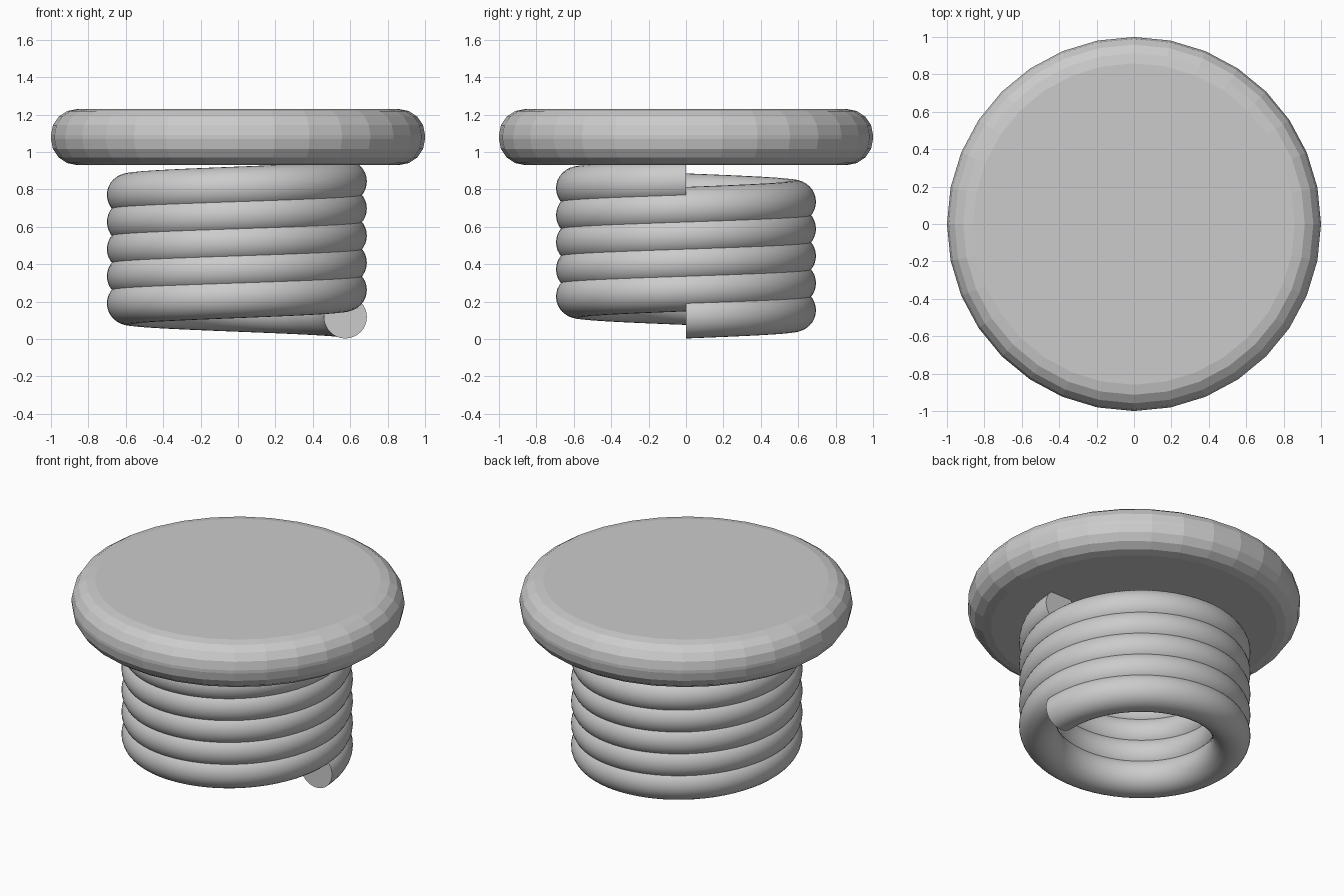
import bpy, bmesh
from math import cos, sin, tau

if "Cube" in bpy.data.objects:
    bpy.data.objects.remove(bpy.data.objects["Cube"])

# Spring: round section swept up a helix, five overlapping turns
R, TUBE, PITCH, TURNS = 0.58, 0.115, 0.145, 5
STEPS, SIDES = 64, 32
bm = bmesh.new()
rings = []
for i in range(STEPS * TURNS + 1):
    a = tau * i / STEPS
    z = 0.118 + PITCH * i / STEPS
    ring = []
    for j in range(SIDES):
        t = tau * j / SIDES
        r = R + TUBE * cos(t)
        ring.append(bm.verts.new((r * cos(a) - 0.006, r * sin(a), z + TUBE * sin(t))))
    rings.append(ring)
for lo, hi in zip(rings, rings[1:]):
    for j in range(SIDES):
        k = (j + 1) % SIDES
        bm.faces.new((lo[j], lo[k], hi[k], hi[j]))
bm.faces.new(rings[0])
bm.faces.new(rings[-1])
bmesh.ops.recalc_face_normals(bm, faces=bm.faces)
mesh = bpy.data.meshes.new("spring")
bm.to_mesh(mesh)
bm.free()
spring = bpy.data.objects.new("spring", mesh)
bpy.context.collection.objects.link(spring)
bpy.ops.object.select_all(action='DESELECT')
spring.select_set(True)
bpy.context.view_layer.objects.active = spring
bpy.ops.object.shade_smooth_by_angle()

# Top plate: faceted disc with rounded rims
bpy.ops.mesh.primitive_cylinder_add(vertices=32, radius=1, depth=0.3, location=(0, 0, 1.08))
plate = bpy.context.object
plate.name = "top_plate"
bevel = plate.modifiers.new("rounded_rim", 'BEVEL')
bevel.width = 0.14
bevel.segments = 4
bevel.limit_method = 'ANGLE'
bevel.angle_limit = 0.8
